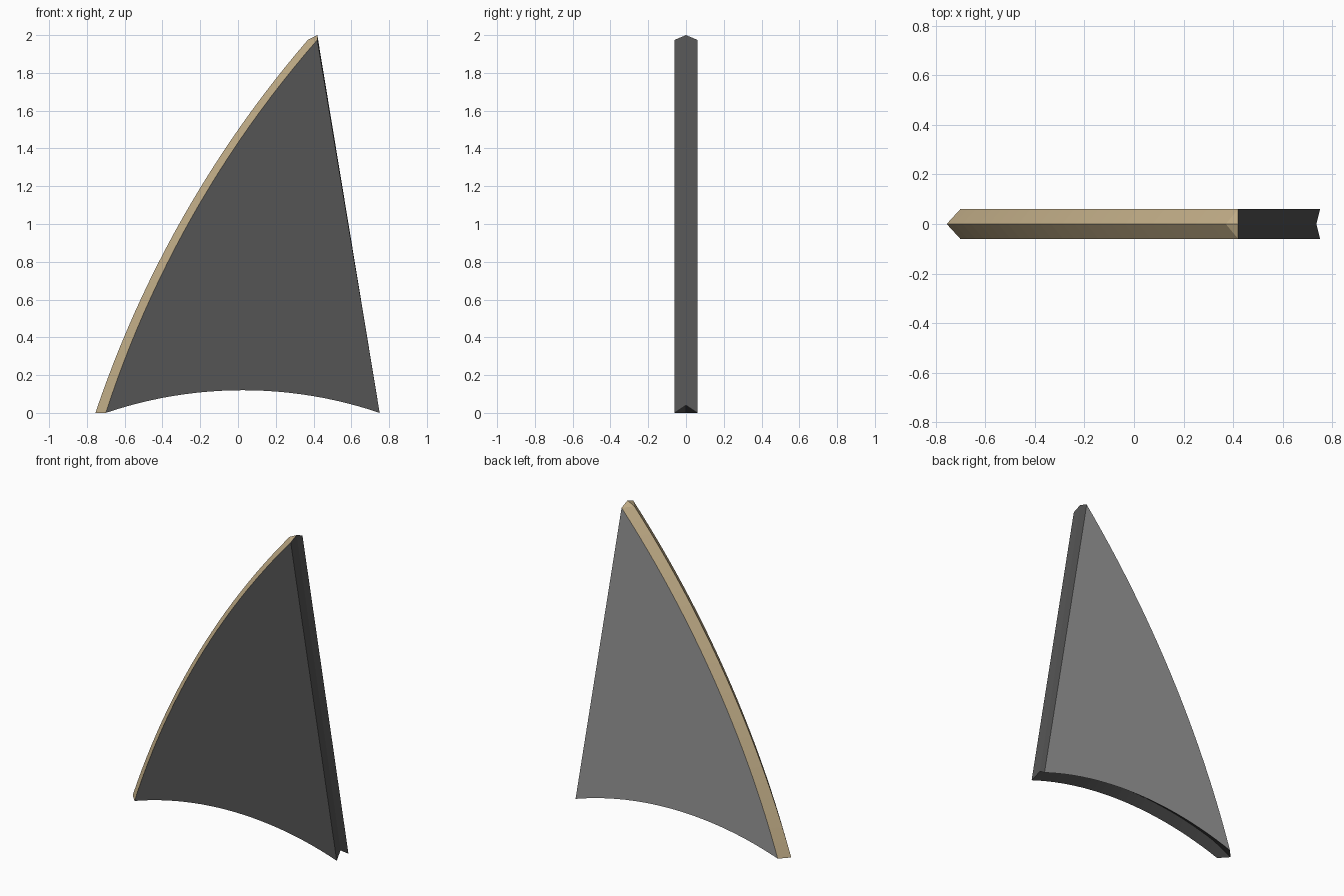
import bpy, bmesh
from mathutils import Vector

if "Cube" in bpy.data.objects:
    bpy.data.objects.remove(bpy.data.objects["Cube"])

N = 24        # segments per arc
HALF = 0.06   # half thickness


def arc(a, b, sag):
    """Points of a shallow arc from a to b, bulging left of its direction."""
    a, b = Vector(a), Vector(b)
    d = (b - a).normalized()
    n = Vector((-d.y, d.x))
    r = ((b - a).length ** 2 / 4 + sag * sag) / (2 * sag)
    c = (a + b) / 2 + n * (sag - r)
    half = (a - c).angle(b - c)
    pts = []
    for i in range(N + 1):
        t = half * i / N
        v = (a - c) * 1.0
        k = Vector((v.y, -v.x))          # clockwise perpendicular
        from math import cos, sin
        pts.append(c + v * cos(t) + k * sin(t))
    return pts


def colour(name, rgb):
    m = bpy.data.materials.new(name)
    m.diffuse_color = (*rgb, 1)
    m.use_nodes = True
    m.node_tree.nodes["Principled BSDF"].inputs["Base Color"].default_value = m.diffuse_color
    return m


# Side outline: leading arc, tip, then arched foot
lead = arc((-0.70, 0), (0.42, 1.975), 0.115)
foot = arc((-0.70, 0), (0.75, 0), 0.12)[::-1]
side = lead + [lead[-1]] + foot[:-1]

# Centre outline: raised leading ridge, grooved foot
ridge = arc((-0.755, 0), (0.37, 1.975), 0.11)
groove = arc((-0.68, 0.045), (0.735, 0.04), 0.122)[::-1]
centre = ridge + [Vector((0.42, 2.0))] + groove[:-1]

bm = bmesh.new()
rings = [[bm.verts.new((p.x, y, p.y)) for p in pts]
         for pts, y in ((side, -HALF), (centre, 0), (side, HALF))]

# Rim strips: tan along leading edge and tip, dark on trailing edge and foot
count = len(side)
for r0, r1 in zip(rings, rings[1:]):
    for i in range(count):
        j = (i + 1) % count
        f = bm.faces.new((r0[i], r0[j], r1[j], r1[i]))
        f.material_index = 1 if i <= N else 0

# Flat front and back panels
bmesh.ops.remove_doubles(bm, verts=bm.verts[:], dist=1e-5)
bm.verts.ensure_lookup_table()
for y, mat in ((-HALF, 0), (HALF, 2)):
    edges = [e for e in bm.edges if e.is_boundary
             and all(abs(v.co.y - y) < 1e-4 for v in e.verts)]
    for f in bmesh.ops.contextual_create(bm, geom=edges)["faces"]:
        f.material_index = mat
bmesh.ops.recalc_face_normals(bm, faces=bm.faces[:])

mesh = bpy.data.meshes.new("fin")
bm.to_mesh(mesh)
bm.free()
for m in (colour("dark_grey", (0.09, 0.09, 0.09)),
          colour("tan_edge", (0.55, 0.43, 0.25)),
          colour("light_grey", (0.32, 0.32, 0.32))):
    mesh.materials.append(m)
fin = bpy.data.objects.new("fin", mesh)
bpy.context.collection.objects.link(fin)
